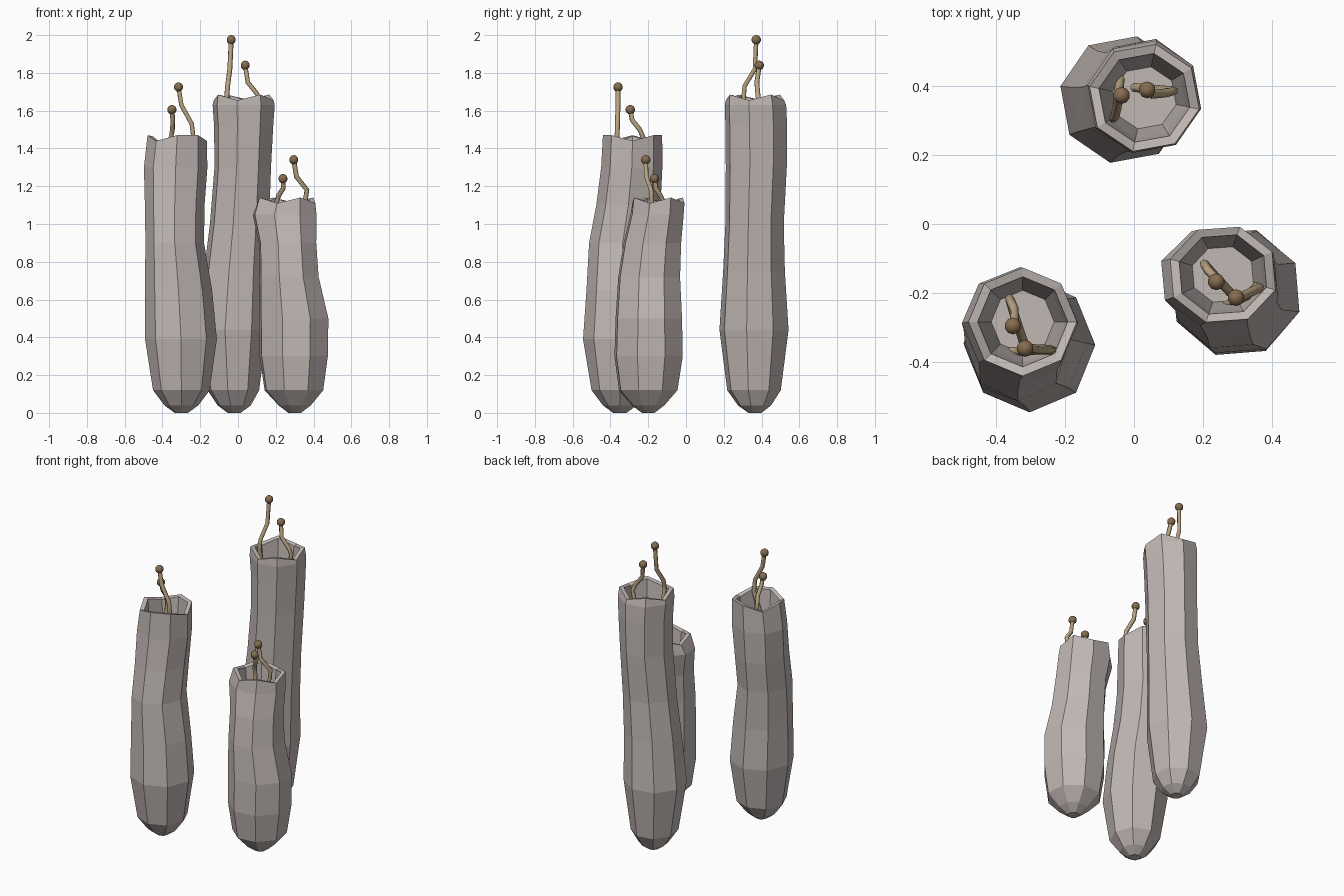
import bpy, bmesh, math

SIDES = 8


def material(name, rgb):
    m = bpy.data.materials.new(name)
    m.diffuse_color = (*rgb, 1)
    return m


SHELL = material("shell_grey", (0.53, 0.475, 0.455))
STALK = material("stalk_tan", (0.50, 0.38, 0.23))
TIP = material("tip_brown", (0.24, 0.15, 0.08))


def tube(name, phase, notches, rings):
    """Eight-sided hollow tube; rings are (z, x, y, rx, ry) from base to rim."""
    z, x, y, rx, ry = rings[-1]
    inner = [(z - 0.005, x, y, rx * 0.83, ry * 0.83),
             (z - 0.14, x, y, rx * 0.76, ry * 0.76),
             (z - 0.32, x, y, rx * 0.58, ry * 0.58)]
    rim = len(rings) - 1
    bm = bmesh.new()
    loops = []
    for k, (z, x, y, rx, ry) in enumerate(rings + inner):
        loop = []
        for i in range(SIDES):
            a = math.radians(phase) + math.tau * i / SIDES
            # notched rim: some corners dip
            dip = 0.03 if k in (rim, rim + 1) and i in notches else 0
            loop.append(bm.verts.new((x + rx * math.cos(a), y + ry * math.sin(a), z - dip)))
        loops.append(loop)
    for lo, hi in zip(loops, loops[1:]):
        for i in range(SIDES):
            j = (i + 1) % SIDES
            bm.faces.new((lo[i], lo[j], hi[j], hi[i]))
    bm.faces.new(loops[0][::-1])
    bm.faces.new(loops[-1])
    me = bpy.data.meshes.new(name)
    bm.to_mesh(me)
    bm.free()
    me.materials.append(SHELL)
    bpy.context.collection.objects.link(bpy.data.objects.new(name, me))


def stalk(name, points):
    """Crooked thin stalk with a round tip at its last point."""
    cu = bpy.data.curves.new(name, 'CURVE')
    cu.dimensions = '3D'
    cu.bevel_depth = 0.013
    cu.bevel_resolution = 1
    cu.use_fill_caps = True
    sp = cu.splines.new('POLY')
    sp.points.add(len(points) - 1)
    for p, co in zip(sp.points, points):
        p.co = (*co, 1)
    cu.materials.append(STALK)
    bpy.context.collection.objects.link(bpy.data.objects.new(name, cu))
    bpy.ops.mesh.primitive_uv_sphere_add(segments=10, ring_count=7, radius=0.025,
                                         location=points[-1])
    ball = bpy.context.object
    ball.name = name + "_tip"
    ball.data.materials.append(TIP)
    bpy.ops.object.shade_smooth()


# Left front tube
tube("left_tube", -90, (2, 5, 7), [
    (0, -0.30, -0.35, 0.035, 0.035), (0.04, -0.30, -0.35, 0.09, 0.09),
    (0.12, -0.30, -0.35, 0.15, 0.15), (0.39, -0.302, -0.35, 0.19, 0.195),
    (0.65, -0.315, -0.345, 0.178, 0.182), (0.90, -0.335, -0.335, 0.155, 0.178),
    (1.10, -0.335, -0.305, 0.158, 0.17), (1.30, -0.33, -0.287, 0.168, 0.162),
    (1.47, -0.322, -0.283, 0.157, 0.157)])
# Tall back tube
tube("back_tube", -102, (0, 2, 4, 6), [
    (0, -0.02, 0.365, 0.035, 0.035), (0.04, -0.02, 0.363, 0.09, 0.09),
    (0.12, -0.025, 0.36, 0.14, 0.145), (0.44, -0.03, 0.36, 0.187, 0.187),
    (0.75, -0.012, 0.36, 0.172, 0.167), (1.00, 0.008, 0.363, 0.16, 0.158),
    (1.30, 0.025, 0.372, 0.153, 0.165), (1.52, 0.03, 0.372, 0.16, 0.167),
    (1.63, 0.03, 0.368, 0.168, 0.166), (1.685, 0.03, 0.365, 0.162, 0.158)])
# Short right tube
tube("right_tube", -108, (0, 2, 4, 6), [
    (0, 0.30, -0.20, 0.035, 0.035), (0.04, 0.30, -0.20, 0.09, 0.09),
    (0.12, 0.296, -0.20, 0.163, 0.163), (0.30, 0.295, -0.198, 0.19, 0.19),
    (0.50, 0.295, -0.197, 0.193, 0.185), (0.72, 0.27, -0.195, 0.165, 0.172),
    (0.90, 0.262, -0.178, 0.16, 0.16), (1.05, 0.247, -0.153, 0.177, 0.148),
    (1.14, 0.257, -0.146, 0.16, 0.145)])

# Two crooked stalks per tube
stalk("left_stalk_tall", [
    (-0.36, -0.37, 1.16), (-0.28, -0.365, 1.32), (-0.235, -0.365, 1.45),
    (-0.245, -0.363, 1.53), (-0.30, -0.36, 1.63), (-0.315, -0.36, 1.725)])
stalk("left_stalk_short", [
    (-0.32, -0.34, 1.16), (-0.35, -0.25, 1.32), (-0.36, -0.215, 1.43),
    (-0.347, -0.245, 1.50), (-0.345, -0.285, 1.55), (-0.35, -0.295, 1.605)])
stalk("back_stalk_tall", [
    (-0.04, 0.42, 1.38), (-0.05, 0.33, 1.54), (-0.06, 0.305, 1.67),
    (-0.055, 0.31, 1.73), (-0.043, 0.365, 1.82), (-0.036, 0.372, 1.975)])
stalk("back_stalk_short", [
    (0.0, 0.395, 1.38), (0.09, 0.387, 1.54), (0.115, 0.385, 1.65),
    (0.10, 0.38, 1.69), (0.052, 0.375, 1.75), (0.038, 0.388, 1.84)])
stalk("right_stalk_tall", [
    (0.26, -0.24, 0.84), (0.33, -0.205, 1.0), (0.355, -0.18, 1.12),
    (0.365, -0.185, 1.18), (0.31, -0.21, 1.25), (0.295, -0.213, 1.34)])
stalk("right_stalk_short", [
    (0.28, -0.20, 0.84), (0.225, -0.14, 1.0), (0.203, -0.115, 1.11),
    (0.215, -0.135, 1.15), (0.24, -0.16, 1.19), (0.238, -0.167, 1.24)])
